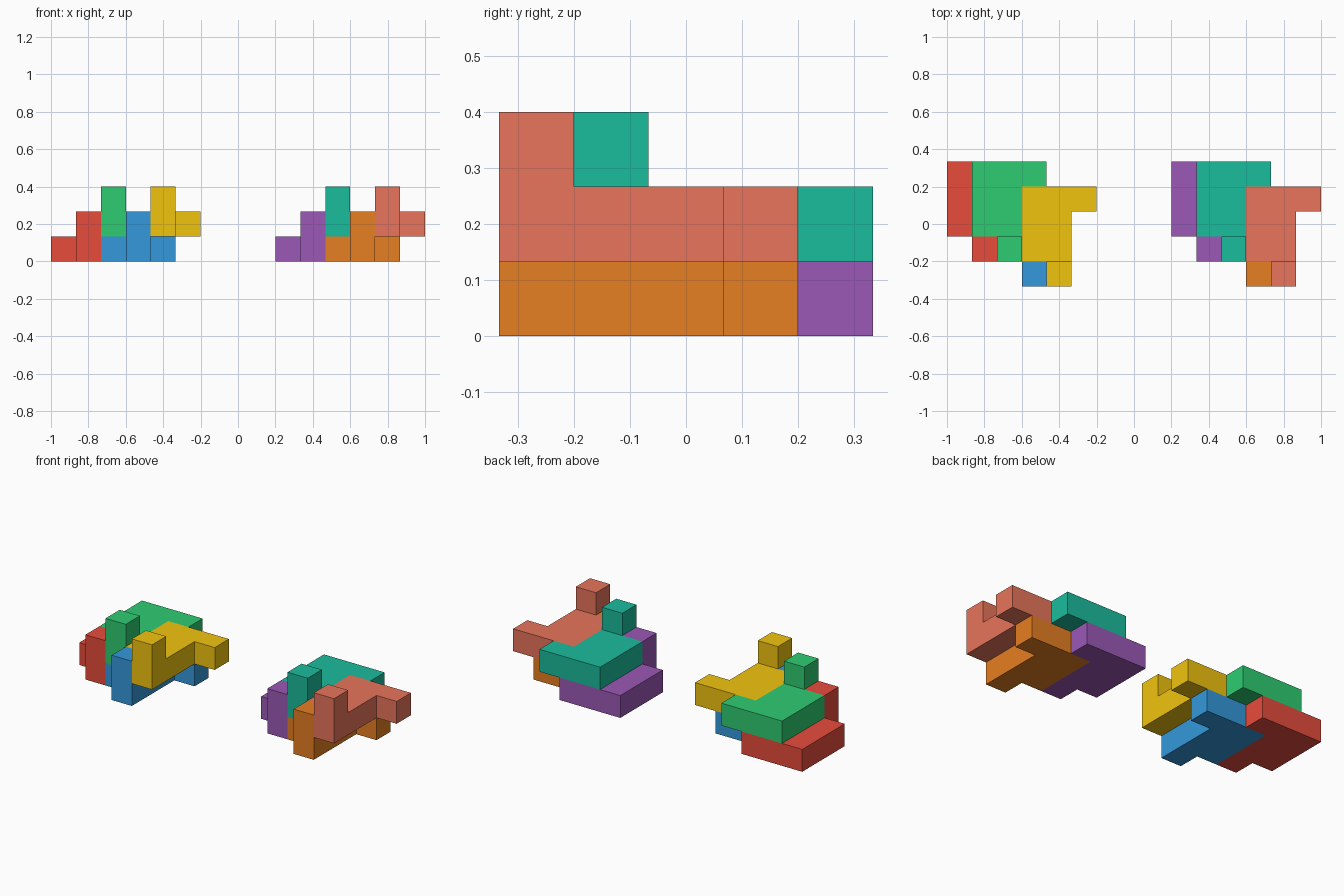
import bpy, bmesh
from mathutils import Vector

if "Cube" in bpy.data.objects:
    bpy.data.objects.remove(bpy.data.objects["Cube"])

U = 2 / 15  # edge of one cube cell

# Nine-cell puzzle piece: 2x3 plate, side arm, front tab with a raised stud
CELLS = {(i, j, 0) for i in (0, 1) for j in (1, 2, 3)}
CELLS |= {(2, 3, 0), (1, 0, 0), (1, 0, 1)}


def linear(hex_code):
    def channel(c):
        return c / 12.92 if c <= 0.04045 else ((c + 0.055) / 1.055) ** 2.4
    return [channel(int(hex_code[n:n + 2], 16) / 255) for n in (0, 2, 4)] + [1]


def piece_mesh(name):
    """Outer skin of the cell set, merged into large flat faces."""
    bm = bmesh.new()
    for cell in CELLS:
        for axis in range(3):
            for side in (0, 1):
                step = [0, 0, 0]
                step[axis] = 2 * side - 1
                if tuple(c + s for c, s in zip(cell, step)) in CELLS:
                    continue
                corners = []
                for a, b in ((0, 0), (1, 0), (1, 1), (0, 1)):
                    p = Vector(cell)
                    p[axis] += side
                    p[(axis + 1) % 3] += a
                    p[(axis + 2) % 3] += b
                    corners.append(bm.verts.new(p * U))
                bm.faces.new(corners if side else corners[::-1])
    bmesh.ops.remove_doubles(bm, verts=bm.verts, dist=1e-4)
    bmesh.ops.dissolve_limit(bm, angle_limit=0.01, verts=bm.verts, edges=bm.edges)
    bmesh.ops.recalc_face_normals(bm, faces=bm.faces)
    mesh = bpy.data.meshes.new(name)
    bm.to_mesh(mesh)
    bm.free()
    return mesh


def add_piece(name, cell, color):
    obj = bpy.data.objects.new(name, piece_mesh(name))
    obj.location = (-1 + cell[0] * U, -2.5 * U + cell[1] * U, cell[2] * U)
    mat = bpy.data.materials.new(name + "_color")
    mat.diffuse_color = linear(color)
    mat.use_nodes = True
    mat.node_tree.nodes["Principled BSDF"].inputs["Base Color"].default_value = mat.diffuse_color
    obj.data.materials.append(mat)
    bpy.context.collection.objects.link(obj)


# Each cluster stacks four identical pieces: two below, two shifted on top
SLOTS = {"lower_back": (0, 1, 0), "upper_back": (1, 1, 1),
         "lower_front": (2, 0, 0), "upper_front": (3, 0, 1)}
CLUSTERS = {"left": (0, ("E74C3C", "2ECC71", "3498DB", "F1C40F")),
            "right": (9, ("9B59B6", "1ABC9C", "E67E22", "E8755B"))}

for label, (shift, colors) in CLUSTERS.items():
    for (slot, (i, j, k)), color in zip(SLOTS.items(), colors):
        add_piece(f"{label}_{slot}_piece", (i + shift, j, k), color)
